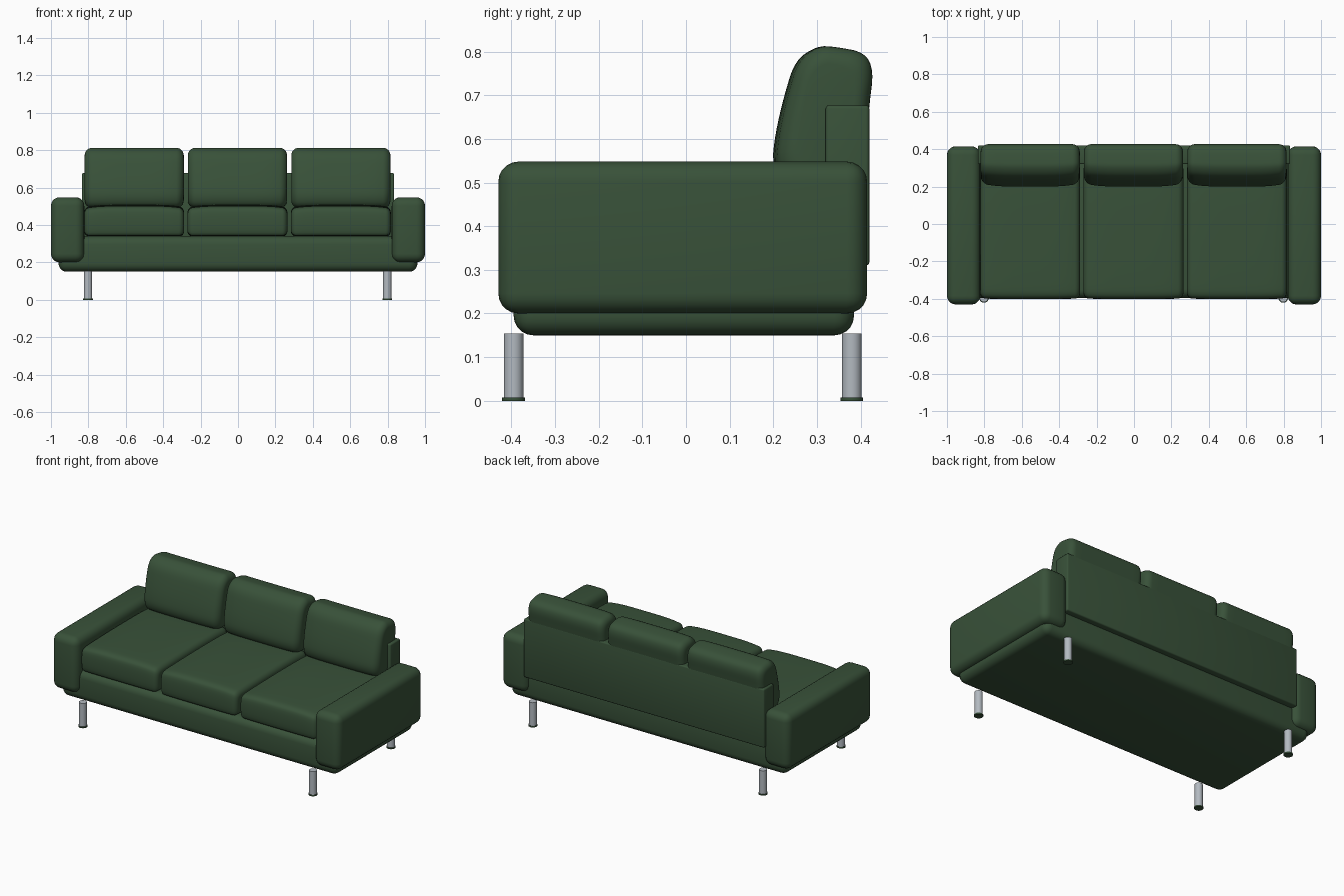
import bpy, bmesh, math
from mathutils import Vector

cube = bpy.data.objects.get("Cube")
if cube:
    bpy.data.objects.remove(cube, do_unlink=True)


def material(name, rgb, metallic=0.0):
    m = bpy.data.materials.new(name)
    m.use_nodes = True
    m.diffuse_color = (*rgb, 1)
    node = next(n for n in m.node_tree.nodes if n.type == 'BSDF_PRINCIPLED')
    node.inputs["Base Color"].default_value = (*rgb, 1)
    node.inputs["Roughness"].default_value = 0.7
    return m


green = material("green fabric", (0.04, 0.083, 0.041))
steel = material("brushed steel", (0.45, 0.49, 0.53))


def finish(name, bm, mat, angle=40):
    bmesh.ops.recalc_face_normals(bm, faces=bm.faces)
    mesh = bpy.data.meshes.new(name)
    bm.to_mesh(mesh)
    bm.free()
    mesh.materials.append(mat)
    obj = bpy.data.objects.new(name, mesh)
    bpy.context.collection.objects.link(obj)
    bpy.ops.object.select_all(action='DESELECT')
    obj.select_set(True)
    bpy.context.view_layer.objects.active = obj
    bpy.ops.object.shade_smooth_by_angle(angle=math.radians(angle))
    return obj


def rounded_box(name, lo, hi, radius, segments=5):
    lo, hi = Vector(lo), Vector(hi)
    bm = bmesh.new()
    bmesh.ops.create_cube(bm, size=1)
    for v in bm.verts:
        v.co = (lo + hi) / 2 + v.co * (hi - lo)
    bmesh.ops.bevel(bm, geom=bm.edges[:], offset=radius, segments=segments,
                    profile=0.5, affect='EDGES')
    return finish(name, bm, green)


def cylinder(name, x, y, z0, z1, radius, mat):
    bm = bmesh.new()
    bmesh.ops.create_cone(bm, cap_ends=True, segments=32, radius1=radius,
                          radius2=radius, depth=z1 - z0)
    bmesh.ops.translate(bm, vec=(x, y, (z0 + z1) / 2), verts=bm.verts)
    return finish(name, bm, mat)


def soften(points, passes=2):
    # corner cutting rounds the side profile
    for _ in range(passes):
        out = []
        for i, p in enumerate(points):
            q = points[(i + 1) % len(points)]
            out += [p.lerp(q, 0.25), p.lerp(q, 0.75)]
        points = out
    return points


def cushion(name, x0, x1, profile, radius, crown):
    # side profile lofted across the width with rounded ends and a soft crown
    pts = soften([Vector(p) for p in profile])
    lo = Vector((min(p.x for p in pts), min(p.y for p in pts)))
    hi = Vector((max(p.x for p in pts), max(p.y for p in pts)))
    mid, half = (lo + hi) / 2, (hi - lo) / 2
    centre, width = (x0 + x1) / 2, (x1 - x0) / 2
    ends = [(width - radius * (1 - math.sin(a)), radius * (1 - math.cos(a)))
            for a in (math.pi / 2 * i / 6 for i in range(7))]
    flat = [((width - radius) * i / 5, 0) for i in range(5)]
    right = flat + ends
    stations = [(-x, d) for x, d in reversed(right[1:])] + right
    bm = bmesh.new()
    rings = []
    for x, inset in stations:
        sag = abs(x / width) ** 4
        ring = []
        for p in pts:
            y = mid.x + (p.x - mid.x) * (1 - inset / half.x)
            z = mid.y + (p.y - mid.y) * (1 - inset / half.y)
            y += crown[0] * sag * (hi.x - p.x) / (hi.x - lo.x)
            z -= crown[1] * sag * (p.y - lo.y) / (hi.y - lo.y)
            ring.append(bm.verts.new((centre + x, y, z)))
        rings.append(ring)
    n = len(pts)
    for a, b in zip(rings, rings[1:]):
        for i in range(n):
            bm.faces.new((a[i], a[(i + 1) % n], b[(i + 1) % n], b[i]))
    bm.faces.new(rings[0])
    bm.faces.new(rings[-1])
    return finish(name, bm, green, 50)


# frame, back panel and arms
rounded_box("base", (-0.96, -0.395, 0.15), (0.96, 0.385, 0.34), 0.045)
rounded_box("back_panel", (-0.835, 0.32, 0.31), (0.835, 0.42, 0.677), 0.008, 3)
for side, s in (("left", 1), ("right", -1)):
    xs = sorted((s * 0.822, s * 1.0))
    rounded_box(side + "_arm", (xs[0], -0.43, 0.2), (xs[1], 0.415, 0.548), 0.046)

# cushions
seat_profile = [(-0.38, 0.338), (-0.402, 0.355), (-0.402, 0.47), (-0.385, 0.498),
                (-0.33, 0.504), (0, 0.51), (0.29, 0.506), (0.32, 0.48),
                (0.32, 0.36), (0.3, 0.338)]
back_profile = [(0.225, 0.49), (0.197, 0.54), (0.204, 0.61), (0.225, 0.7),
                (0.25, 0.78), (0.3, 0.813), (0.34, 0.811), (0.41, 0.798),
                (0.43, 0.755), (0.42, 0.68), (0.415, 0.62), (0.34, 0.49)]
for place, cx in (("right", -0.555), ("middle", -0.003), ("left", 0.55)):
    cushion(place + "_seat_cushion", cx - 0.267, cx + 0.267, seat_profile,
            0.028, (0.005, 0.014))
    cushion(place + "_back_cushion", cx - 0.265, cx + 0.265, back_profile,
            0.04, (0.018, 0))

# legs with floor pads
for side, x in (("left", 0.798), ("right", -0.802)):
    for end, y in (("front", -0.395), ("back", 0.38)):
        cylinder(f"{end}_{side}_leg", x, y, 0.006, 0.154, 0.0225, steel)
        cylinder(f"{end}_{side}_foot_pad", x, y, 0, 0.008, 0.026, green)
